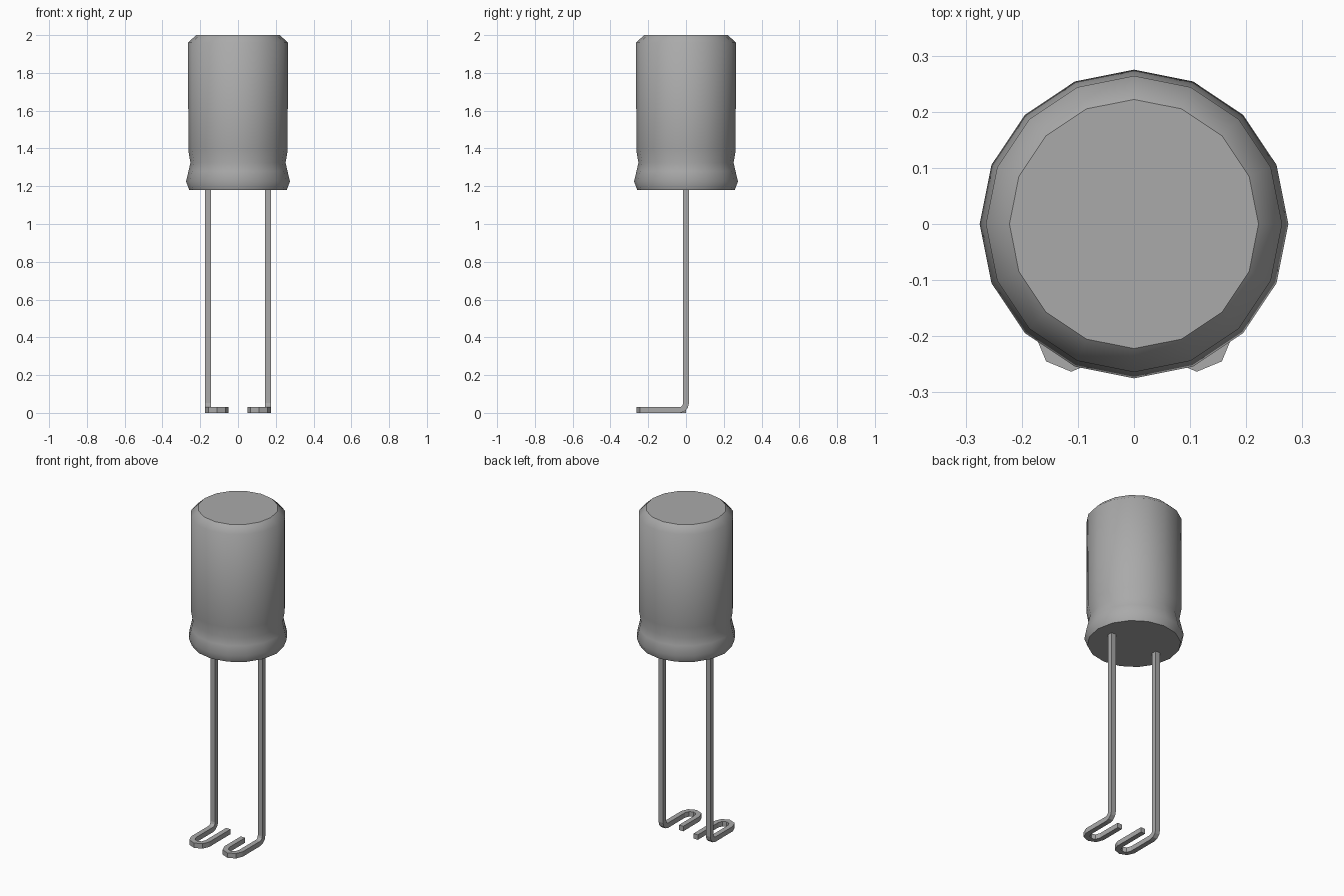
import bpy
import bmesh
from math import cos, sin, pi
from mathutils import Vector

if "Cube" in bpy.data.objects:
    bpy.data.objects.remove(bpy.data.objects["Cube"])

GREY = (0.4, 0.4, 0.4, 1)
metal = bpy.data.materials.new("plain grey")
metal.use_nodes = True
metal.diffuse_color = GREY
metal.node_tree.nodes["Principled BSDF"].inputs["Base Color"].default_value = GREY


def finish(bm, name):
    bmesh.ops.recalc_face_normals(bm, faces=bm.faces)
    mesh = bpy.data.meshes.new(name)
    bm.to_mesh(mesh)
    bm.free()
    mesh.materials.append(metal)
    obj = bpy.data.objects.new(name, mesh)
    bpy.context.collection.objects.link(obj)
    return obj


def skin(bm, rings, smooth):
    """Join equal rings into a capped tube with sharp cap rims."""
    loops = [[bm.verts.new(p) for p in ring] for ring in rings]
    n = len(loops[0])
    for low, high in zip(loops, loops[1:]):
        for i in range(n):
            j = (i + 1) % n
            bm.faces.new((low[i], low[j], high[j], high[i])).smooth = smooth
    for cap in (loops[0], loops[-1]):
        for edge in bm.faces.new(cap).edges:
            edge.smooth = False


# Can: lathed profile with a crimped neck and chamfered top
SIDES = 16
profile = [(0.258, 1.18), (0.275, 1.225), (0.262, 1.28), (0.252, 1.325),
           (0.263, 1.39), (0.264, 1.96), (0.222, 2.0)]
rings = [[(r * cos(2 * pi * i / SIDES), r * sin(2 * pi * i / SIDES), z)
          for i in range(SIDES)] for r, z in profile]
can = bmesh.new()
skin(can, rings, True)
finish(can, "can_body")


# Leads: square wire swept along a mitred path
WIRE = 0.015
BEND = 0.035
HOOK_X, HOOK_Y, HOOK_R = 0.112, -0.2, 0.047


def lead(name, side, end_y):
    path = [Vector((HOOK_X + HOOK_R, 0, 1.19))]
    for i in range(4):
        a = i * pi / 6
        path.append(Vector((HOOK_X + HOOK_R, BEND * (cos(a) - 1),
                            WIRE + BEND * (1 - sin(a)))))
    for i in range(5):
        a = i * pi / 4
        path.append(Vector((HOOK_X + HOOK_R * cos(a),
                            HOOK_Y - HOOK_R * sin(a), WIRE)))
    path.append(Vector((HOOK_X - HOOK_R, end_y, WIRE)))

    ring = [path[0] + Vector((x * WIRE, y * WIRE, 0))
            for x, y in ((-1, -1), (1, -1), (1, 1), (-1, 1))]
    rings = [ring]
    for k in range(1, len(path)):
        along = (path[k] - path[k - 1]).normalized()
        ahead = (path[k + 1] - path[k]).normalized() if k + 1 < len(path) else along
        mitre = along + ahead
        ring = [p + along * ((path[k] - p).dot(mitre) / along.dot(mitre))
                for p in ring]
        rings.append(ring)
    bm = bmesh.new()
    skin(bm, [[(side * p.x, p.y, p.z) for p in r] for r in rings], False)
    finish(bm, name)


lead("left_lead", 1, -0.045)
lead("right_lead", -1, 0.0)
